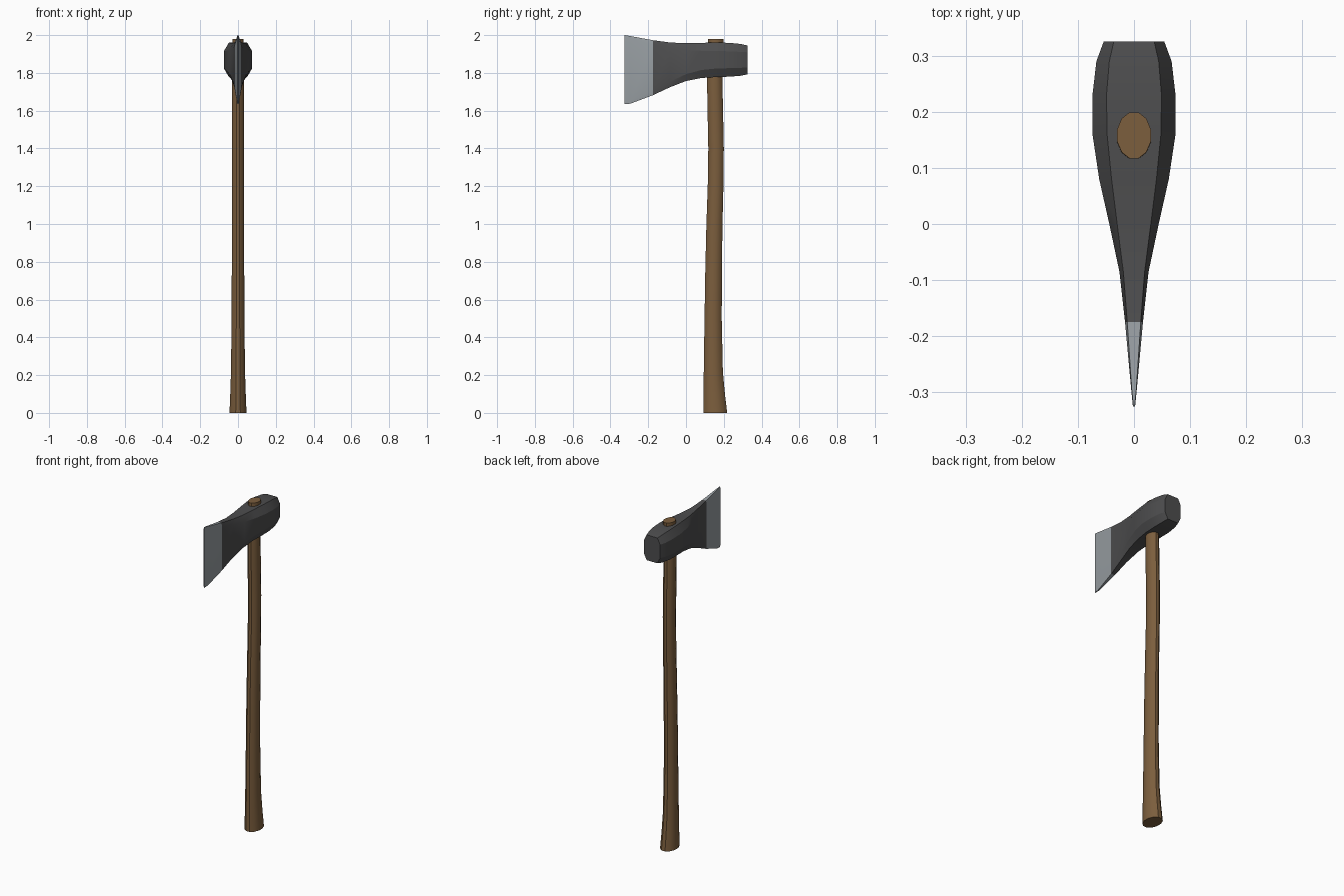
import bpy, bmesh, math

if "Cube" in bpy.data.objects:
    bpy.data.objects.remove(bpy.data.objects["Cube"])


def material(name, color):
    m = bpy.data.materials.new(name)
    m.diffuse_color = (*color, 1)
    m.use_nodes = True
    m.node_tree.nodes["Principled BSDF"].inputs["Base Color"].default_value = m.diffuse_color
    return m


def loft(name, rings, mats):
    """Skin a closed tube through rings of equal point count and cap both ends."""
    bm = bmesh.new()
    loops = [[bm.verts.new(p) for p in ring] for ring in rings]
    n = len(loops[0])
    for a, b in zip(loops, loops[1:]):
        for i in range(n):
            j = (i + 1) % n
            bm.faces.new((a[i], a[j], b[j], b[i]))
    bm.faces.new(loops[0])
    bm.faces.new(loops[-1])
    bmesh.ops.recalc_face_normals(bm, faces=bm.faces)
    mesh = bpy.data.meshes.new(name)
    bm.to_mesh(mesh)
    bm.free()
    for m in mats:
        mesh.materials.append(m)
    obj = bpy.data.objects.new(name, mesh)
    bpy.context.collection.objects.link(obj)
    return obj


def smooth(obj, degrees):
    bpy.ops.object.select_all(action='DESELECT')
    obj.select_set(True)
    bpy.context.view_layer.objects.active = obj
    bpy.ops.object.shade_smooth_by_angle(angle=math.radians(degrees))


wood = material("brown wood", (0.20, 0.112, 0.047))
iron = material("dark iron", (0.075, 0.075, 0.077))
steel = material("bare steel", (0.31, 0.34, 0.36))

# Handle: z, front y, back y, half width
HANDLE = [
    (0.00, 0.092, 0.218, 0.045), (0.10, 0.093, 0.206, 0.041),
    (0.22, 0.094, 0.195, 0.037), (0.50, 0.098, 0.189, 0.034),
    (0.75, 0.102, 0.190, 0.033), (1.00, 0.108, 0.193, 0.032),
    (1.20, 0.115, 0.198, 0.032), (1.40, 0.118, 0.200, 0.032),
    (1.60, 0.114, 0.196, 0.032), (1.78, 0.111, 0.192, 0.032),
    (1.98, 0.117, 0.199, 0.030),
]
SIDES = 12
rings = []
for z, y0, y1, hw in HANDLE:
    k = 1 / math.cos(math.pi / SIDES)
    angles = [2 * math.pi * (i + 0.5) / SIDES for i in range(SIDES)]
    rings.append([(hw * k * math.cos(a),
                   (y0 + y1) / 2 + (y1 - y0) / 2 * k * math.sin(a), z)
                  for a in angles])
handle = loft("handle", rings, [wood])
smooth(handle, 32)

# Axe head: y, half width, top flat half width, top z, bottom z, chamfer height
HEAD = [
    (0.325, 0.054, 0.036, 1.945, 1.792, 0.036),
    (0.290, 0.067, 0.044, 1.953, 1.785, 0.042),
    (0.230, 0.074, 0.049, 1.959, 1.780, 0.045),
    (0.160, 0.074, 0.048, 1.961, 1.778, 0.045),
    (0.080, 0.062, 0.040, 1.959, 1.773, 0.042),
    (0.000, 0.044, 0.030, 1.957, 1.757, 0.036),
    (-0.085, 0.026, 0.019, 1.961, 1.724, 0.030),
    (-0.175, 0.016, 0.012, 1.973, 1.682, 0.024),
    (-0.295, 0.005, 0.004, 1.995, 1.637, 0.012),
    (-0.325, 0.002, 0.001, 2.000, 1.634, 0.008),
]
rings = []
for y, w, f, top, bot, c in HEAD:
    right = [(f, y, top), (w, y, top - c), (w, y, bot + c), (f, y, bot)]
    rings.append(right + [(-x, yy, z) for x, yy, z in reversed(right)])
head = loft("axe_head", rings, [iron, steel])

# Bare steel on the ground cutting edge
for p in head.data.polygons:
    p.material_index = 1 if p.center.y < -0.175 else 0
smooth(head, 20)
